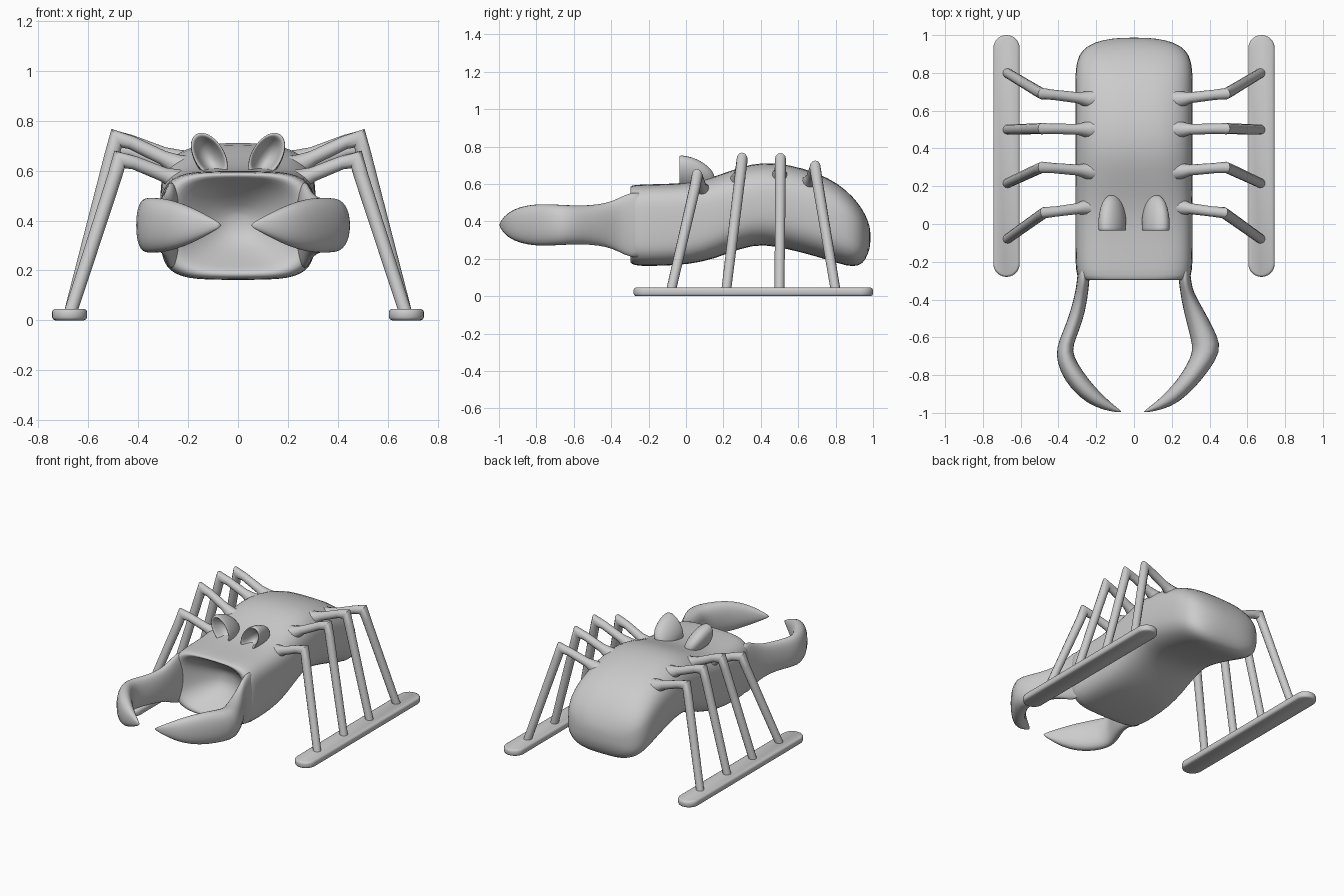
import bpy, bmesh
from math import sin, cos, pi, copysign
from mathutils import Vector


def loft(name, rings, subdiv=1):
    """Skin closed rings of points, cap both ends, smooth."""
    bm = bmesh.new()
    rows = [[bm.verts.new(p) for p in r] for r in rings]
    n = len(rows[0])
    for a, b in zip(rows, rows[1:]):
        for i in range(n):
            j = (i + 1) % n
            bm.faces.new((a[i], a[j], b[j], b[i]))
    bm.faces.new(rows[0][::-1])
    bm.faces.new(rows[-1])
    bmesh.ops.recalc_face_normals(bm, faces=bm.faces)
    for f in bm.faces:
        f.smooth = True
    me = bpy.data.meshes.new(name)
    bm.to_mesh(me)
    bm.free()
    ob = bpy.data.objects.new(name, me)
    bpy.context.collection.objects.link(ob)
    if subdiv:
        m = ob.modifiers.new("smooth", 'SUBSURF')
        m.levels = m.render_levels = subdiv
    return ob


def oval(c, u, v, power=2.0, n=24):
    """Superellipse ring around c with half axes u and v."""
    pts = []
    for i in range(n):
        t = 2 * pi * i / n
        s, k = sin(t), cos(t)
        pts.append(Vector(c) + Vector(u) * copysign(abs(k) ** (2 / power), k)
                   + Vector(v) * copysign(abs(s) ** (2 / power), s))
    return pts


def tube(name, pts, radii, n=12):
    """Round tube along a path with mitred bends."""
    pts = [Vector(p) for p in pts]
    rings = []
    for i, (p, r) in enumerate(zip(pts, radii)):
        d0 = (p - pts[max(i - 1, 0)]).normalized()
        d1 = (pts[min(i + 1, len(pts) - 1)] - p).normalized()
        t = (d0 + d1).normalized()
        side = t.cross(Vector((0, 1, 0))).normalized()
        up = side.cross(t).normalized()
        stretch = 1 / max(t.dot(d1 if d1.length else d0), 0.6)
        rings.append(oval(p, side * r * stretch, up * r, 2, n))
    return loft(name, rings, 0)


# Body: inside of the mouth, front rim, waist, hump and blunt tail
# (y, half width, bottom z, top z, roundness)
body = [(-0.11, 0.03, 0.36, 0.42, 2), (-0.13, 0.09, 0.31, 0.46, 2.2),
        (-0.21, 0.18, 0.25, 0.53, 2.6), (-0.275, 0.235, 0.21, 0.565, 3.2),
        (-0.30, 0.265, 0.19, 0.58, 3.6), (-0.295, 0.295, 0.17, 0.592, 4),
        (-0.25, 0.31, 0.16, 0.598, 4.2), (-0.12, 0.312, 0.162, 0.60, 4.2),
        (0.02, 0.312, 0.17, 0.606, 4), (0.15, 0.312, 0.198, 0.637, 3.5),
        (0.29, 0.312, 0.255, 0.692, 3), (0.41, 0.312, 0.28, 0.718, 2.9),
        (0.55, 0.312, 0.25, 0.705, 2.9), (0.70, 0.312, 0.212, 0.662, 3),
        (0.82, 0.312, 0.172, 0.60, 3), (0.895, 0.295, 0.155, 0.53, 3),
        (0.945, 0.25, 0.17, 0.465, 3), (0.975, 0.17, 0.225, 0.40, 2.5),
        (0.987, 0.07, 0.28, 0.35, 2)]
loft("body", [oval((0, y, (a + b) / 2), (w, 0, 0), (0, 0, (b - a) / 2), p, 32)
              for y, w, a, b, p in body])

# Claws: outer edge, inner edge and half height along each one
left = [(.295, -.20, .23, -.20, .185), (.302, -.30, .235, -.30, .178),
        (.312, -.36, .242, -.36, .145), (.328, -.43, .25, -.42, .118),
        (.36, -.53, .27, -.51, .106), (.40, -.62, .305, -.60, .106),
        (.415, -.69, .33, -.67, .11), (.395, -.78, .30, -.735, .114),
        (.335, -.875, .25, -.81, .11), (.25, -.95, .19, -.88, .088),
        (.16, -.987, .13, -.94, .052), (.065, -1.0, .062, -.994, .005)]
right = [(.295, -.20, .23, -.20, .185), (.302, -.30, .235, -.30, .178),
         (.315, -.36, .245, -.36, .145), (.35, -.42, .255, -.43, .118),
         (.40, -.51, .28, -.53, .106), (.44, -.59, .30, -.61, .106),
         (.466, -.67, .312, -.67, .11), (.395, -.78, .285, -.735, .114),
         (.325, -.865, .24, -.81, .11), (.24, -.945, .18, -.88, .088),
         (.15, -.985, .12, -.94, .052), (.05, -1.0, .047, -.994, .005)]
for name, side, rows in (("left_claw", -1, left), ("right_claw", 1, right)):
    loft(name, [oval((side * (ox + ix) / 2, (oy + iy) / 2, 0.381),
                     (side * (ox - ix) / 2, (oy - iy) / 2, 0), (0, 0, h), 2.3, 16)
                for ox, oy, ix, iy, h in rows])

# Legs: root y, root z, knee y, knee z, foot y
legs = [(0.09, 0.565, 0.06, 0.645, -0.08), (0.28, 0.625, 0.30, 0.73, 0.215),
        (0.50, 0.645, 0.505, 0.73, 0.50), (0.66, 0.61, 0.69, 0.69, 0.80)]
# Eyes: y, scale from hollow front, round the rim, to the back of the dome
eye = [(0.045, 0.1), (0.03, 0.5), (-0.015, 0.74), (-0.034, 0.84), (-0.036, 0.97),
       (-0.025, 1.0), (0.03, 0.99), (0.09, 0.85), (0.135, 0.58), (0.155, 0.2)]

for tag, s in (("left", -1), ("right", 1)):
    for i, (ry, rz, ky, kz, fy) in enumerate(legs):
        kx = 0.475 if i == 0 else 0.487
        dy, dz = ky - ry, kz - rz
        tube(f"{tag}_leg_{i + 1}",
             [(s * 0.18, ry, rz - 0.03), (s * 0.25, ry, rz),
              (s * 0.30, ry + dy * .3, rz + dz * .25),
              (s * (kx - 0.06), ky - dy * .2, kz - dz * .17), (s * kx, ky, kz),
              (s * (kx + 0.02), ky + (fy - ky) * .1, kz - 0.07), (s * 0.672, fy, 0.03)],
             [0.065, 0.042, 0.029, 0.027, 0.03, 0.029, 0.026])

    rings = []
    for y, k in eye:
        drop = max(y, 0) * 0.25
        rings.append(oval((s * 0.115, y, 0.66 - drop),
                          (s * 0.055 * k, 0, 0.09 * k), (s * 0.053 * k, 0, -0.033 * k), 2, 16))
    loft(f"{tag}_eye", rings)

    # Runner: stadium plate with softened edges
    rings = []
    for z, inset in ((0, .012), (.004, .004), (.012, 0), (.034, 0), (.042, .004), (.046, .012)):
        r = 0.07 - inset
        ring = []
        for j in range(32):
            t = pi * (j % 16) / 15 + (pi if j > 15 else 0)
            yc = 0.93 if j < 16 else -0.21
            ring.append(Vector((s * 0.675 + r * cos(t), yc + r * sin(t), z)))
        rings.append(ring)
    loft(f"{tag}_runner", rings, 0)

# Keep hard edges on the plates and knees
bpy.ops.object.select_all(action='DESELECT')
for ob in bpy.context.collection.objects:
    if "leg" in ob.name or "runner" in ob.name:
        ob.select_set(True)
        bpy.context.view_layer.objects.active = ob
bpy.ops.object.shade_smooth_by_angle(angle=0.7)
